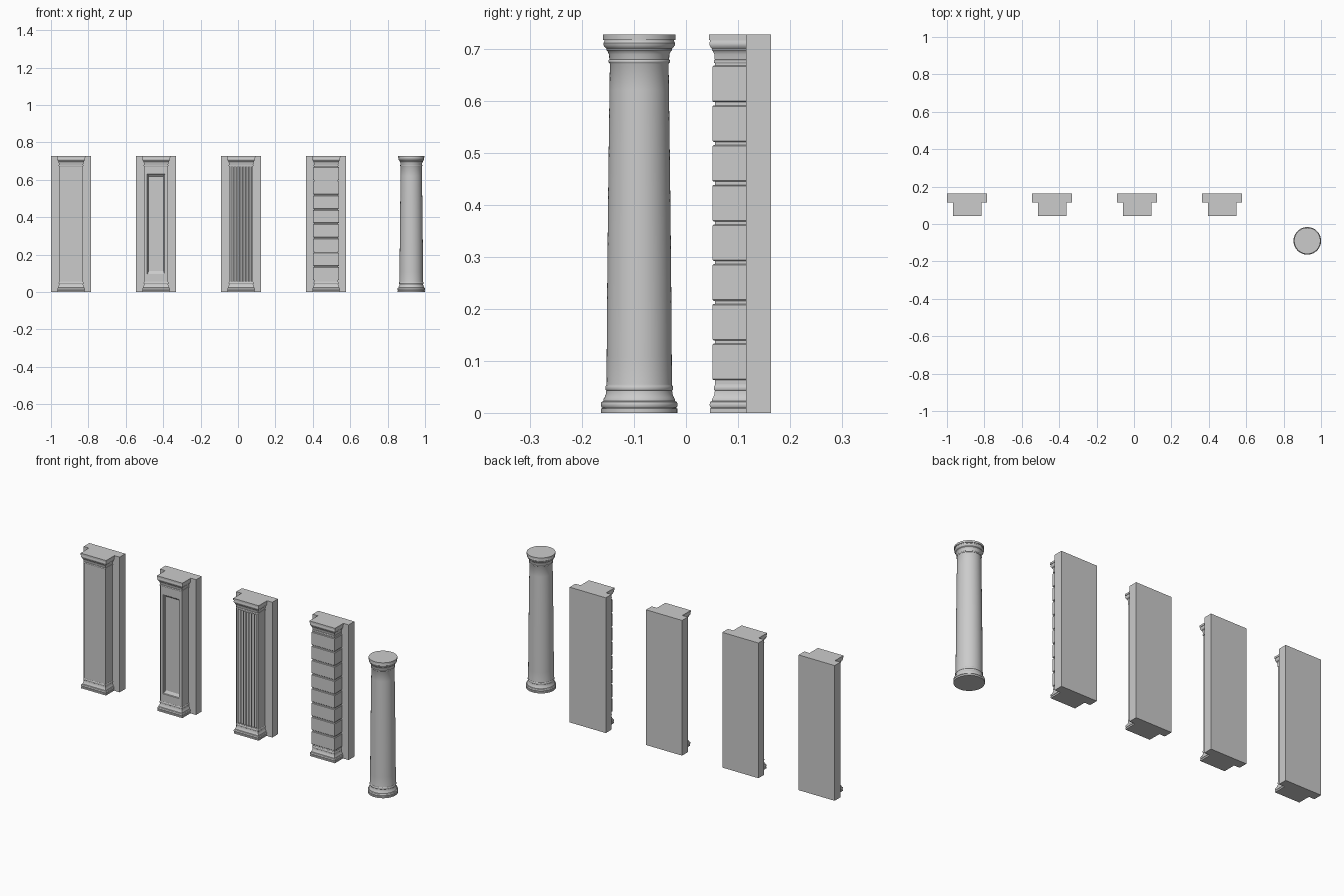
import bpy, bmesh, math

if "Cube" in bpy.data.objects:
    bpy.data.objects.remove(bpy.data.objects["Cube"])

TOP = 0.728            # overall height
BACK = 0.117           # pilasters run slightly into the wall slab
FRONT = 0.056          # front plane of a pilaster shaft
HALF = 0.064           # half width of a pilaster shaft


def make(name, verts, faces, smooth=False):
    me = bpy.data.meshes.new(name)
    me.from_pydata(verts, [], faces)
    bm = bmesh.new()
    bm.from_mesh(me)
    bmesh.ops.recalc_face_normals(bm, faces=bm.faces[:])
    bm.to_mesh(me)
    bm.free()
    ob = bpy.data.objects.new(name, me)
    bpy.context.collection.objects.link(ob)
    if smooth:
        bpy.ops.object.select_all(action='DESELECT')
        ob.select_set(True)
        bpy.context.view_layer.objects.active = ob
        bpy.ops.object.shade_smooth_by_angle(angle=math.radians(35))
    return ob


def loft(name, rings, smooth=False, caps=True):
    """Join equal-length closed rings of points, closing both ends."""
    n = len(rings[0])
    verts = [p for r in rings for p in r]
    faces = [(k * n + i, k * n + (i + 1) % n, (k + 1) * n + (i + 1) % n, (k + 1) * n + i)
             for k in range(len(rings) - 1) for i in range(n)]
    if caps:
        faces += [tuple(range(n))[::-1], tuple(range(len(verts) - n, len(verts)))]
    return make(name, verts, faces, smooth)


def box(name, x0, x1, y0, y1, z0, z1):
    return loft(name, [[(x0, y0, z), (x1, y0, z), (x1, y1, z), (x0, y1, z)] for z in (z0, z1)])


def arc(r, z0, z1, bulge, n=6):
    """Half-round moulding between two heights at radius r."""
    return [(r + bulge * math.sin(math.pi * i / n),
             (z0 + z1) / 2 - (z1 - z0) / 2 * math.cos(math.pi * i / n)) for i in range(n + 1)]


def wrap(name, cx, profile):
    """Moulding wrapped round three sides; profile = (projection, z)."""
    return loft(name, [[(cx - HALF - o, BACK, z), (cx - HALF - o, FRONT - o, z),
                        (cx + HALF + o, FRONT - o, z), (cx + HALF + o, BACK, z)]
                       for o, z in profile], True)


# Shared moulding profiles (projection, height)
BASE = ([(0.010, 0), (0.010, 0.008), (0.0085, 0.009)] + arc(0.0075, 0.010, 0.022, 0.003)
        + [(0.006, 0.023), (0.006, 0.026), (0.0035, 0.030), (0.0015, 0.036), (0.0005, 0.042)]
        + arc(0.0005, 0.043, 0.053, 0.002) + [(0, 0.056)])
CAP = ([(0, 0.672)] + arc(0.0005, 0.673, 0.680, 0.002)
       + [(0.001, 0.682), (0.0015, 0.690), (0.004, 0.696), (0.006, 0.698), (0.006, 0.701),
          (0.008, 0.703), (0.0105, 0.707), (0.011, 0.712), (0.0095, 0.715), (0.0095, 0.718),
          (0.012, 0.718), (0.012, TOP)])
Z0, Z1 = 0.055, 0.673


# Shaft variants
def plain_shaft(cx):
    box("plain_shaft", cx - HALF, cx + HALF, FRONT, BACK, Z0, Z1)


def panel_shaft(cx):
    def ring(w, y, a, b):
        return [(cx - w, y, a), (cx + w, y, a), (cx + w, y, b), (cx - w, y, b)]
    loft("panelled_shaft", [ring(HALF, BACK, Z0, Z1), ring(HALF, FRONT, Z0, Z1),
                            ring(0.048, FRONT, 0.095, 0.631),
                            ring(0.0465, FRONT + 0.004, 0.097, 0.629),
                            ring(0.044, FRONT + 0.005, 0.100, 0.626),
                            ring(0.040, FRONT + 0.012, 0.112, 0.618)])


def fluted_shaft(cx):
    count, pitch, r = 7, 0.0162, 0.0064
    plan = [(cx - HALF, FRONT)]
    for k in range(count):
        c = cx + (k - (count - 1) / 2) * pitch
        plan += [(c - r * math.cos(math.pi * i / 8), FRONT + r * math.sin(math.pi * i / 8))
                 for i in range(9)]
    plan += [(cx + HALF, FRONT), (cx + HALF, BACK), (cx - HALF, BACK)]
    loft("fluted_shaft", [[(x, y, z) for x, y in plan] for z in (0.057, 0.668)], True)
    box("flute_stop_bottom", cx - HALF, cx + HALF, FRONT, BACK, 0.05, 0.057)
    box("flute_stop_top", cx - HALF, cx + HALF, FRONT, BACK, 0.668, 0.675)


def rusticated_shaft(cx):
    # Chamfered blocks separated by narrow grooves
    pitch, prof = 0.0764, [(0, Z0)]
    for k in range(8):
        a = 0.060 + k * pitch + 0.003
        b = a + pitch - 0.006
        prof += [(0, a), (0.003, a), (0.0048, a + 0.002), (0.0048, b - 0.002), (0.003, b), (0, b)]
    prof.append((0, Z1 + 0.002))
    ob = wrap("rusticated_shaft", cx, prof)
    ob.data.polygons.foreach_set("use_smooth", [False] * len(ob.data.polygons))


# Four wall slabs, each with a different pilaster
for i, shaft in enumerate((plain_shaft, panel_shaft, fluted_shaft, rusticated_shaft)):
    cx = -0.8925 + i * 0.4545
    box("wall_slab", cx - 0.1075, cx + 0.1075, 0.115, 0.1635, 0, TOP)
    wrap("pilaster_base", cx, BASE)
    wrap("pilaster_capital", cx, CAP)
    shaft(cx)

# Round column with a gently swelling shaft
R0, R1 = 0.0628, 0.0565
prof = [(R0 + o * 1.05, z) for o, z in BASE]
for k in range(1, 12):
    t = k / 12
    prof.append((R0 - (R0 - R1) * t ** 1.4, 0.056 + t * (0.672 - 0.056)))
prof += [(R1 + o * 1.13, z) for o, z in CAP]
N = 64
loft("round_column", [[(0.9265 + r * math.cos(2 * math.pi * i / N),
                        -0.090 + r * math.sin(2 * math.pi * i / N), z) for i in range(N)]
                      for r, z in prof], True)
